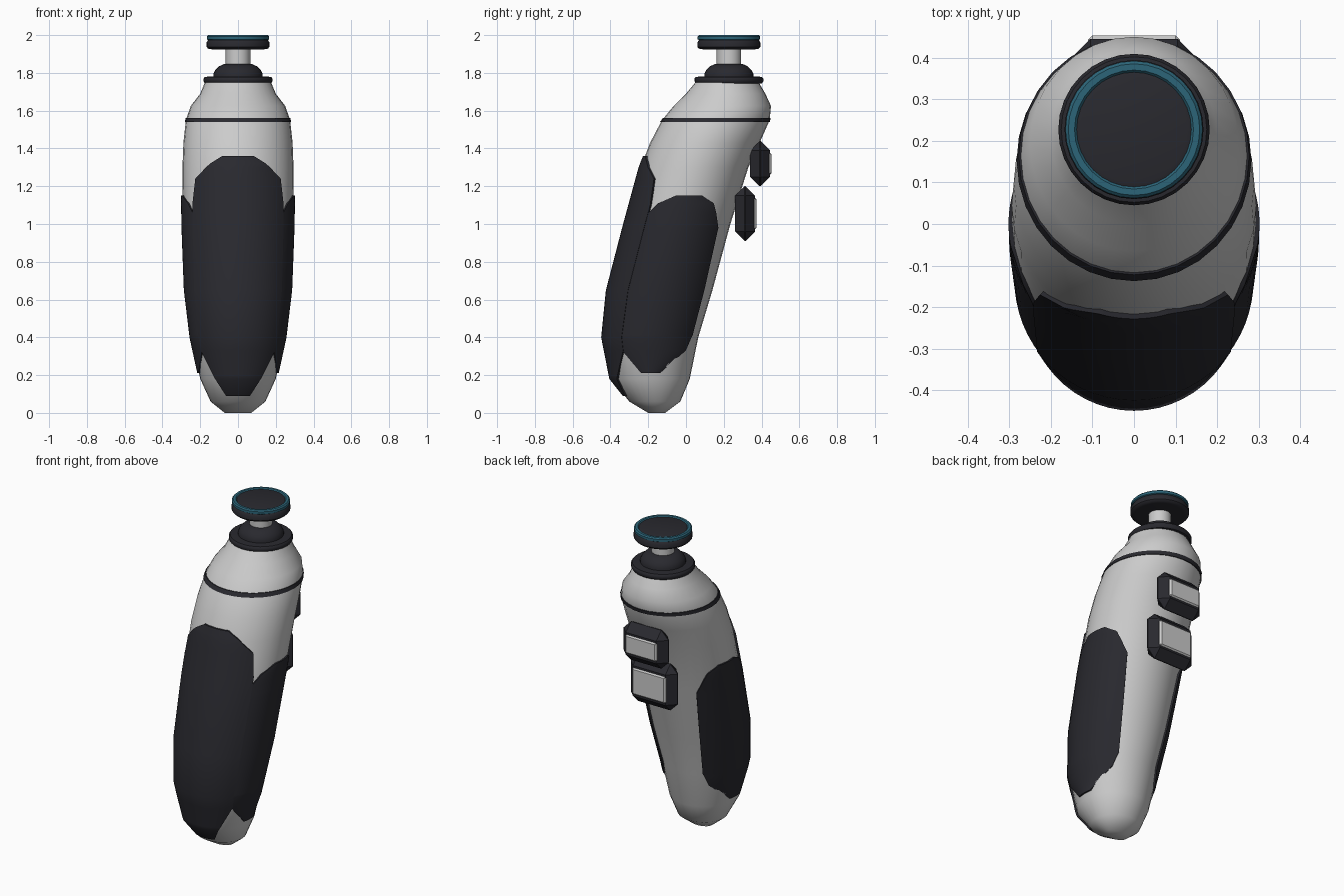
import bpy, bmesh
from math import sin, cos, pi, radians

if "Cube" in bpy.data.objects:
    bpy.data.objects.remove(bpy.data.objects["Cube"])

def material(name, rgb):
    m = bpy.data.materials.new(name)
    m.diffuse_color = (*rgb, 1)
    m.use_nodes = True
    m.node_tree.nodes["Principled BSDF"].inputs["Base Color"].default_value = m.diffuse_color
    return m

DARK = material("dark_rubber", (0.022, 0.022, 0.028))
TEAL = material("teal", (0.025, 0.13, 0.19))

# Body sections: z, front y, back y, half width
BODY = [(0, -.20, -.11, .07), (.06, -.30, -.03, .145), (.18, -.395, .02, .2),
        (.40, -.438, .065, .248), (.65, -.413, .14, .278), (1.0, -.322, .235, .291),
        (1.3, -.24, .33, .294), (1.43, -.19, .39, .289), (1.55, -.127, .443, .276),
        (1.625, -.065, .45, .25), (1.69, 0, .42, .2), (1.75, .05, .385, .175)]

def interp(table, z):
    for a, b in zip(table, table[1:]):
        if a[0] <= z <= b[0]:
            t = (z - a[0]) / (b[0] - a[0])
            return [p + (q - p) * t for p, q in zip(a, b)]
    return table[-1]

def on_body(z, angle, off=0):
    """Point on the body; angle 0 is the front, 90 degrees is +x."""
    _, f, b, w = interp(BODY, z)
    return ((w + off) * sin(angle), (f + b) / 2 - ((b - f) / 2 + off) * cos(angle), z)

def make(name, bm, mat=None, smooth=40):
    bmesh.ops.recalc_face_normals(bm, faces=bm.faces)
    me = bpy.data.meshes.new(name)
    bm.to_mesh(me)
    bm.free()
    ob = bpy.data.objects.new(name, me)
    bpy.context.collection.objects.link(ob)
    if mat:
        me.materials.append(mat)
    if smooth:
        bpy.ops.object.select_all(action='DESELECT')
        ob.select_set(True)
        bpy.context.view_layer.objects.active = ob
        bpy.ops.object.shade_smooth_by_angle(angle=radians(smooth))
    return ob

def loft(name, rings, mat=None):
    bm = bmesh.new()
    rows = [[bm.verts.new(p) for p in r] for r in rings]
    n = len(rows[0])
    for a, b in zip(rows, rows[1:]):
        for i in range(n):
            j = (i + 1) % n
            bm.faces.new((a[i], a[j], b[j], b[i]))
    bm.faces.new(rows[0])
    bm.faces.new(rows[-1])
    return make(name, bm, mat)

def body_ring(z, off=0, n=32):
    return [on_body(z, 2 * pi * i / n, off) for i in range(n)]

def lathe(name, profile, mat=None, y=.227, n=32):
    return loft(name, [[(r * sin(2 * pi * i / n), y - r * cos(2 * pi * i / n), z)
                        for i in range(n)] for r, z in profile], mat)

def panel(name, outline, side=1, cols=16, off=.011, depth=.025):
    """Closed patch hugging the body; outline rows are z, start and end angle."""
    zs = sorted({r[0] for r in outline} |
                {r[0] for r in BODY if outline[0][0] < r[0] < outline[-1][0]})
    bm = bmesh.new()
    layers = []
    for o in (off, off - depth):
        grid = []
        for z in zs:
            _, a, b = interp(outline, z)
            row = [on_body(z, radians(a + (b - a) * i / cols), o) for i in range(cols + 1)]
            grid.append([bm.verts.new((side * x, y, h)) for x, y, h in row])
        for p, q in zip(grid, grid[1:]):
            for i in range(cols):
                bm.faces.new((p[i], p[i + 1], q[i + 1], q[i]))
        layers.append(grid[0] + [r[-1] for r in grid[1:-1]] + grid[-1][::-1]
                      + [r[0] for r in grid[-2:0:-1]])
    u, v = layers
    for i in range(len(u)):
        bm.faces.new((u[i - 1], u[i], v[i], v[i - 1]))
    return make(name, bm, DARK)

def block(name, half_w, y0, y1, z0, z1, bevel, mat=None):
    bm = bmesh.new()
    bmesh.ops.create_cube(bm, size=1)
    for v in bm.verts:
        v.co = (v.co.x * 2 * half_w, (y0 + y1) / 2 + v.co.y * (y1 - y0),
                (z0 + z1) / 2 + v.co.z * (z1 - z0))
    bmesh.ops.bevel(bm, geom=bm.edges[:], offset=bevel, segments=1,
                    affect='EDGES', profile=.5)
    return make(name, bm, mat, smooth=0)

# Handle body and seam band
loft("handle_body", [body_ring(r[0]) for r in BODY])
loft("seam_band", [body_ring(1.54, -.01), body_ring(1.54, .005),
                   body_ring(1.562, .005), body_ring(1.562, -.01)], DARK)

# Rubber grip panels
front = [(.09, 22), (.2, 38), (.33, 54), (1.1, 53), (1.24, 48), (1.32, 29), (1.36, 16)]
panel("front_grip", [(z, -a, a) for z, a in front])
side = [(.21, 77, 103), (.33, 52, 139), (.41, 51, 147), (.65, 51, 145), (.98, 51, 140),
        (1.06, 53, 130), (1.11, 62, 123), (1.15, 79, 107)]
for s, label in ((1, "right"), (-1, "left")):
    panel(label + "_grip", side, s, off=.009)

# Rear buttons: bevelled housing with a pale key
for label, w, y, z0, z1 in (("upper", .155, .34, 1.2, 1.44), ("lower", .162, .26, .91, 1.2)):
    block(label + "_button_housing", w, y, y + .105, z0, z1, .05, DARK)
    block(label + "_button_key", w - .045, y + .08, y + .113, z0 + .06, z1 - .06, .01)

# Thumb stick: collar, boot, stem and cap
lathe("stick_collar", [(.16, 1.742), (.175, 1.745), (.182, 1.755), (.182, 1.77),
                       (.175, 1.779), (.12, 1.782)], DARK)
lathe("stick_boot", [(.13, 1.77), (.13, 1.795), (.12, 1.815), (.1, 1.835), (.075, 1.846)], DARK)
lathe("stick_stem", [(.065, 1.83), (.065, 1.94)])
lathe("stick_cap", [(.14, 1.925), (.158, 1.928), (.167, 1.938), (.167, 1.96),
                    (.16, 1.972), (.15, 1.985), (.1, 1.985)], DARK)
lathe("stick_accent_ring", [(.155, 1.972), (.165, 1.978), (.165, 1.993), (.158, 2.0),
                            (.143, 2.0), (.136, 1.992), (.136, 1.98)], TEAL)
lathe("stick_pad", [(.138, 1.98), (.138, 1.994), (.128, 1.997)], DARK)
